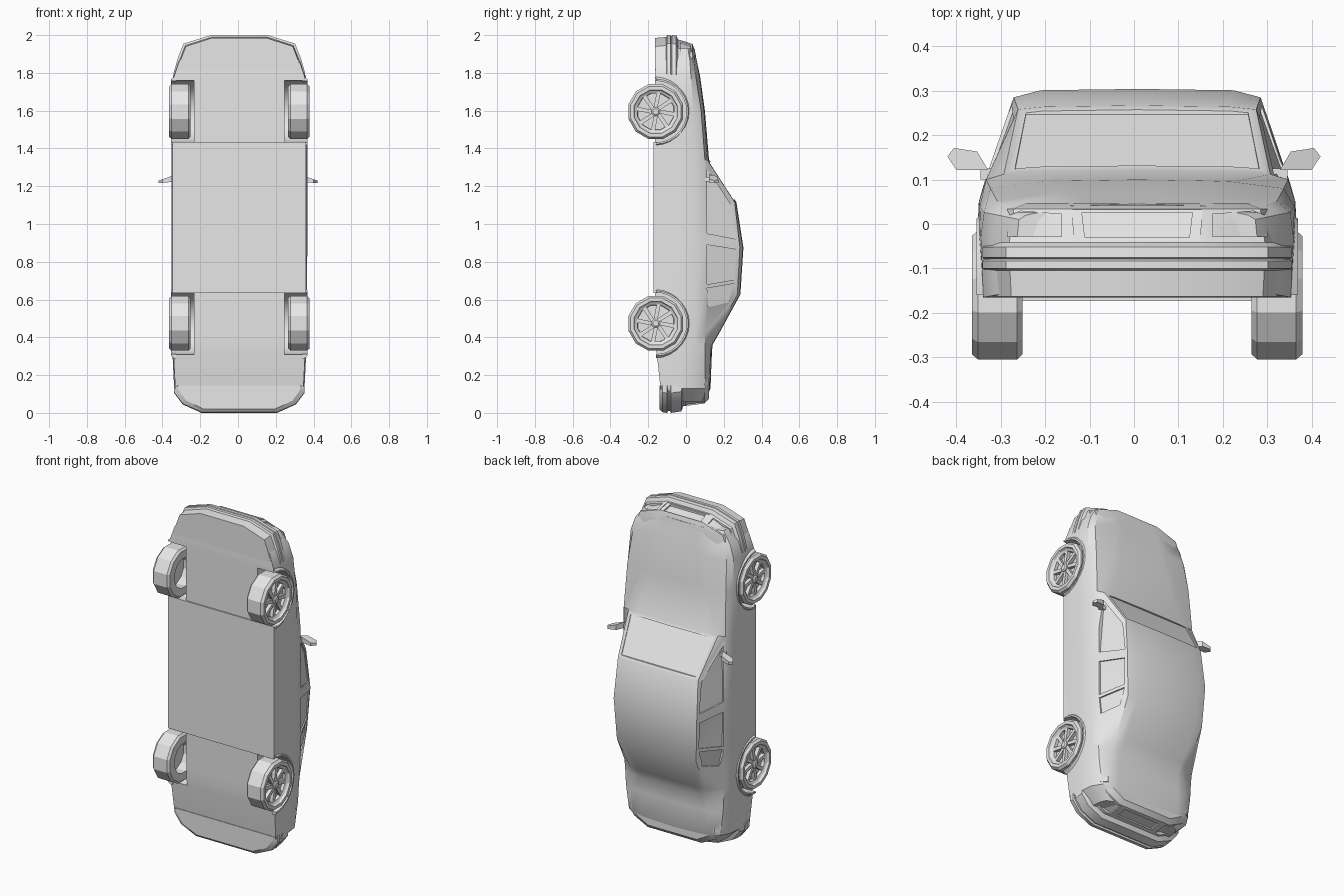
import bpy, bmesh
from math import sin, cos, pi, radians
from mathutils import Vector
from mathutils.bvhtree import BVHTree

if "Cube" in bpy.data.objects:
    bpy.data.objects.remove(bpy.data.objects["Cube"])

CX = 0.007          # centre line of the car, which stands on its tail
AXLES = (1.595, 0.474)
WHEEL_Y = -0.16

paint = bpy.data.materials.new("light grey")
paint.use_nodes = True
grey = (0.8, 0.8, 0.8, 1)
paint.diffuse_color = grey
paint.node_tree.nodes["Principled BSDF"].inputs["Base Color"].default_value = grey


def finish(bm, name, angle=30):
    bmesh.ops.recalc_face_normals(bm, faces=bm.faces)
    mesh = bpy.data.meshes.new(name)
    bm.to_mesh(mesh)
    bm.free()
    mesh.materials.append(paint)
    ob = bpy.data.objects.new(name, mesh)
    bpy.context.collection.objects.link(ob)
    ob["angle"] = angle
    return ob


def loft(rings, bm=None, caps=True, wrap=False):
    """Skin a list of closed rings of points."""
    bm = bm or bmesh.new()
    rows = [[bm.verts.new(p) for p in ring] for ring in rings]
    n = len(rows[0])
    pairs = list(zip(rows, rows[1:])) + ([(rows[-1], rows[0])] if wrap else [])
    for a, b in pairs:
        for i in range(n):
            j = (i + 1) % n
            bm.faces.new((a[i], a[j], b[j], b[i]))
    if caps and not wrap:
        bm.faces.new(rows[0])
        bm.faces.new(rows[-1])
    return bm


def cut(ob, cutter):
    """Subtract a cutter and throw it away."""
    mod = ob.modifiers.new("cut", 'BOOLEAN')
    mod.operation, mod.solver, mod.object = 'DIFFERENCE', 'EXACT', cutter
    cutter.hide_render = True
    deps = bpy.context.evaluated_depsgraph_get()
    result = bpy.data.meshes.new_from_object(ob.evaluated_get(deps))
    ob.modifiers.clear()
    ob.data = result
    bpy.data.objects.remove(cutter)


def surface_of(ob):
    bm = bmesh.new()
    bm.from_mesh(ob.data)
    tree = BVHTree.FromBMesh(bm)
    bm.free()
    return tree


def recess(ob, tree, points, direction, depth):
    """Sink a panel outline into the surface it is projected on."""
    d = Vector(direction)
    hits = [tree.ray_cast(Vector(p) - d * 3, d)[0] for p in points]
    if None in hits:
        return
    bm = loft([[h + d * depth for h in hits], [h - d * 0.05 for h in hits]])
    bmesh.ops.triangulate(bm, faces=[f for f in bm.faces if len(f.verts) > 3])
    cut(ob, finish(bm, "panel_cutter"))


def circle(x, r, zc, n, yc=WHEEL_Y):
    return [(x, yc + r * sin(2 * pi * (k + .5) / n), zc + r * cos(2 * pi * (k + .5) / n))
            for k in range(n)]


# Body shell: z, floor y, half width, belt x y, roof edge x y, centre top y
STATIONS = [
    (.06, -.12, .27, .25, .07, .20, .09, .10),
    (.13, -.135, .345, .305, .10, .27, .123, .13),
    (.27, -.15, .352, .325, .10, .27, .128, .135),
    (.36, -.16, .355, .33, .10, .265, .13, .14),
    (.42, -.16, .357, .335, .10, .255, .16, .175),
    (.627, -.165, .358, .34, .10, .265, .272, .288),
    (.875, -.165, .36, .342, .10, .278, .285, .304),
    (1.115, -.165, .36, .342, .10, .268, .258, .267),
    (1.34, -.165, .36, .34, .10, .30, .112, .122),
    (1.6, -.165, .36, .33, .08, .215, .095, .10),
    (1.78, -.165, .352, .315, .052, .175, .072, .075),
    (1.86, -.16, .325, .29, .042, .155, .057, .058),
    (1.93, -.15, .27, .25, .02, .145, .042, .045),
]
rings = []
for z, low, w, bx, by, ex, ey, top in STATIONS:
    half = [(w - .006, low), (w, -.03), (w - .2 * (w - bx), by * .5), (bx, by),
            (ex, ey), (ex * .78, top - .003)]
    ring = [(x, y) for x, y in half] + [(0, top)] + [(-x, y) for x, y in half[::-1]]
    rings.append([(CX + x, y, z) for x, y in ring])
body = finish(loft(rings), "body_shell")
skin = surface_of(body)

# Wheel wells
for side in (-1, 1):
    for zc in AXLES:
        well = loft([circle(CX + side * x, .165, zc, 24) for x in (.24, .5)])
        cut(body, finish(well, "well_cutter"))

# Side windows, as (y, z) outlines
WINDOWS = [
    [(.112, 1.29), (.238, 1.10), (.266, .92), (.112, .95)],
    [(.112, .89), (.266, .865), (.258, .705), (.112, .68)],
    [(.112, .66), (.256, .685), (.225, .585), (.118, .56)],
]
for side in (-1, 1):
    for outline in WINDOWS:
        recess(body, skin, [(CX, y, z) for y, z in outline], (-side, 0, 0), .008)

# Windscreen
recess(body, skin, [(CX + x, 0, z) for x, z in
                    ((-.275, 1.325), (.275, 1.325), (.25, 1.13), (-.25, 1.13))],
       (0, -1, 0), .004)

# Floor pan
bm = bmesh.new()
bmesh.ops.create_cube(bm, size=1)
for v in bm.verts:
    v.co = (CX + v.co.x * .708, -.136 + v.co.y * .074, 1.034 + v.co.z * .8)
finish(bm, "floor_pan")


def end_piece(name, levels, plan, back, sign):
    """Stack plan outlines upwards: each level is y, end z and width scale."""
    stack = []
    for y, end, s in levels:
        half = [(x * s, end - sign * dz) for x, dz in plan] + [(plan[-1][0] * s, back)]
        ring = half + [(-x, z) for x, z in half[::-1]]
        stack.append([(CX + x, y, z) for x, z in ring])
    return finish(loft(stack), name)


# Nose with bumper, grille and headlights
nose = end_piece("nose_and_front_bumper", [
    (-.163, 1.985, .96), (-.105, 1.99, .97), (-.1, 2, 1), (-.083, 2, 1),
    (-.079, 1.992, .985), (-.075, 2, 1), (-.052, 1.998, 1), (-.042, 1.977, .975),
    (.034, 1.955, .94), (.047, 1.915, .84)],
    [(.15, 0), (.295, .045), (.325, .12), (.348, .2)], 1.775, 1)
skin = surface_of(nose)
down = (0, 0, -1)
for grow, depth in ((1, .003), (.84, .014)):
    grille = [(-.148, .031), (.148, .031), (.14, -.036), (-.14, -.036)]
    recess(nose, skin, [(CX + x * grow, y * grow, 0) for x, y in grille], down, depth)
for side in (-1, 1):
    lamp = [(.17, .022), (.262, .029), (.292, .018), (.292, -.028), (.17, -.028)]
    recess(nose, skin, [(CX + side * x, y, 0) for x, y in lamp], down, .007)

# Tail with bumper, number plate recess and tail lamps
tail = end_piece("tail_and_rear_bumper", [
    (-.14, .02, .94), (-.125, .004, 1), (-.1, 0, 1), (-.096, .01, .985),
    (-.085, .01, .985), (-.08, 0, 1), (-.025, .008, 1), (-.015, .035, .97),
    (.098, .05, .9), (.122, .075, .82)],
    [(.2, 0), (.3, .045), (.345, .105)], .145, -1)
skin = surface_of(tail)
up = (0, 0, 1)
recess(tail, skin, [(CX + x, y, 0) for x, y in
                    ((-.12, .01), (.12, .01), (.12, .075), (-.12, .075))], up, .008)
for side in (-1, 1):
    lamp = [(.16, 0), (.285, 0), (.272, .082), (.16, .085)]
    recess(tail, skin, [(CX + side * x, y, 0) for x, y in lamp], up, .007)

# Wheels and arch lips
TYRE = [(.258, .09), (.258, .138), (.27, .15), (.358, .15), (.372, .138),
        (.372, .119), (.36, .113), (.352, .1), (.3, .095)]
for side, sname in ((-1, "right"), (1, "left")):
    for zc, ename in zip(AXLES, ("front", "rear")):
        tag = ename + "_" + sname

        def at(x):
            return CX + side * x

        finish(loft([circle(at(x), r, zc, 12) for x, r in TYRE], wrap=True),
               tag + "_tyre", 20)
        bm = loft([circle(at(x), .1, zc, 12) for x in (.325, .335)])
        loft([circle(at(x), r, zc, 8) for x, r in ((.33, .024), (.36, .024), (.366, .016))], bm)
        # Slanted spokes
        for k in range(8):
            a = 2 * pi * k / 8
            bar = [(.015, -.012), (.1, .004), (.1, .026), (.015, .008)]
            flat = [(WHEEL_Y + r * sin(a) + t * cos(a), zc + r * cos(a) - t * sin(a))
                    for r, t in bar]
            loft([[(at(x), y, z) for y, z in flat] for x in (.33, .355)], bm)
        finish(bm, tag + "_rim", 20)
        lip = []
        for k in range(15):
            a = pi * k / 14
            lip.append([(at(x), WHEEL_Y + r * sin(a), zc + r * cos(a)) for x, r in
                        ((.335, .163), (.362, .163), (.362, .172), (.345, .185), (.335, .185))])
        finish(loft(lip), tag + "_arch_lip")

# Door mirrors, swept back towards the tips
HOUSING = [(.328, .121), (.4, .122), (.42, .152), (.405, .171), (.353, .163)]
for side, sname in ((-1, "right"), (1, "left")):
    faces = []
    for z, sweep in ((1.262, .35), (1.225, .1)):
        faces.append([(side * x, y, z - (x - .328) * sweep) for x, y in HOUSING])
    finish(loft(faces), sname + "_mirror")
    stem = [[(side * x, y, z) for y, z in ((.1, 1.225), (.125, 1.225), (.125, 1.25), (.1, 1.25))]
            for x in (.29, .345)]
    finish(loft(stem), sname + "_mirror_stem")

# Shading
for ob in bpy.context.collection.objects:
    if ob.type == 'MESH' and "angle" in ob:
        bpy.ops.object.select_all(action='DESELECT')
        ob.select_set(True)
        bpy.context.view_layer.objects.active = ob
        bpy.ops.object.shade_smooth_by_angle(angle=radians(ob["angle"]))
